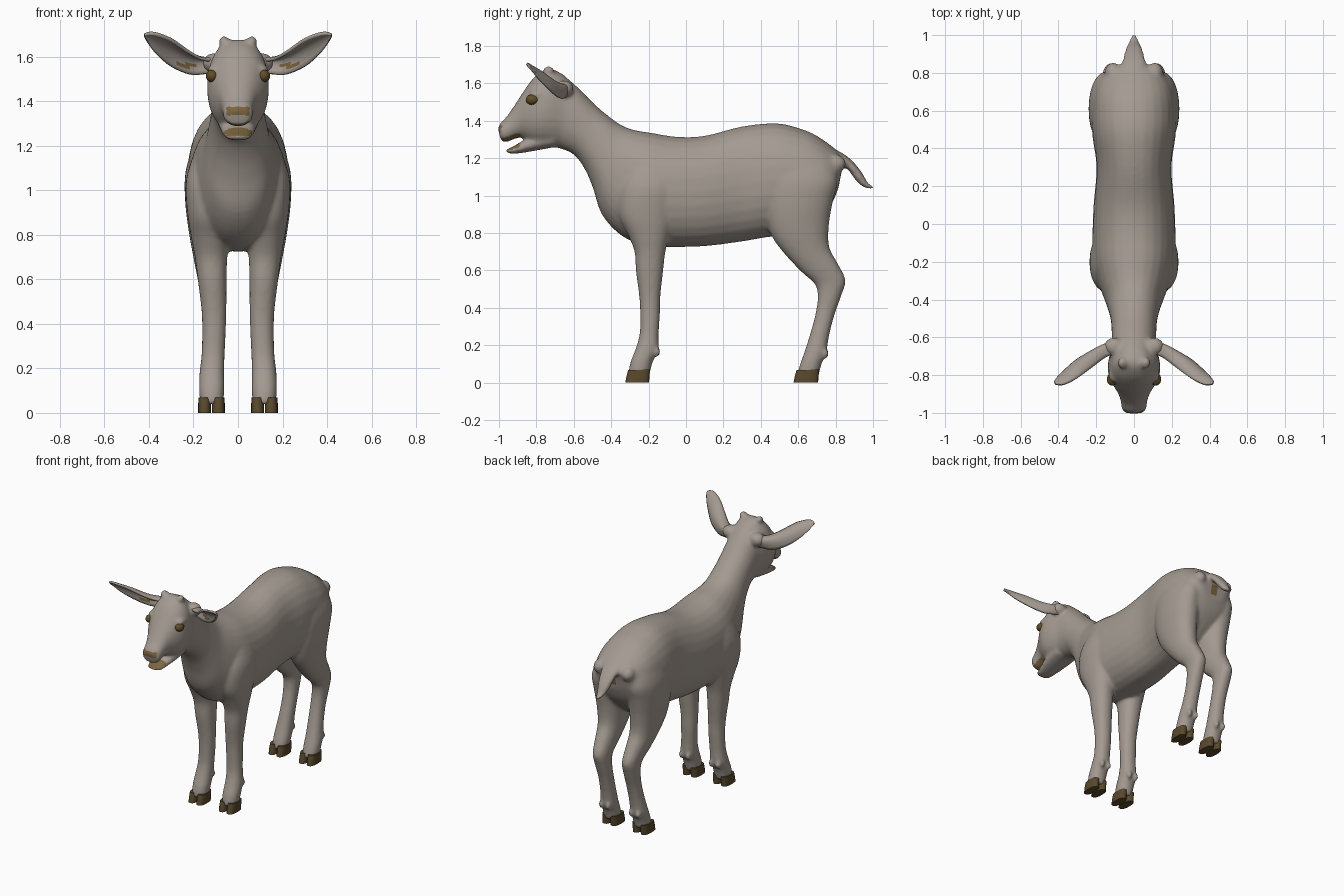
import bpy, bmesh, math
from mathutils import Vector, Matrix

cube = bpy.data.objects.get("Cube")
if cube:
    bpy.data.objects.remove(cube)


def material(name, rgb):
    m = bpy.data.materials.new(name)
    m.use_nodes = True
    m.diffuse_color = (*rgb, 1)
    bsdf = m.node_tree.nodes["Principled BSDF"]
    bsdf.inputs["Base Color"].default_value = (*rgb, 1)
    bsdf.inputs["Roughness"].default_value = 0.8
    return m


COAT = material("grey_coat", (0.37, 0.325, 0.285))
HORN = material("dark_hoof", (0.10, 0.065, 0.025))
NOSE = material("brown_nose", (0.2, 0.13, 0.05))
EYE = material("amber_eye", (0.12, 0.075, 0.02))


def spline(keys, steps):
    """Smoothly interpolate a list of equal-length tuples."""
    out = []
    for i in range(len(keys) - 1):
        a, b, c, d = (keys[max(0, min(len(keys) - 1, i + k))] for k in (-1, 0, 1, 2))
        for s in range(steps):
            t = s / steps
            out.append([q + t * (r - p) / 2 + t * t * (p - 2.5 * q + 2 * r - e / 2)
                        + t ** 3 * (1.5 * (q - r) + (e - p) / 2)
                        for p, q, r, e in zip(a, b, c, d)])
    return out + [list(keys[-1])]


def loft(bm, keys, side=1, steps=4, power=2.2, count=28):
    """Rings given as (y, z) at one end, (y, z) at the other, half width, centre x."""
    rows = []
    for ty, tz, by, bz, w, x in spline([(*k, 0) if len(k) == 5 else k for k in keys], steps):
        row = []
        for i in range(count):
            a = math.tau * i / count
            c, s = (math.copysign(abs(f) ** (2 / power), f) for f in (math.cos(a), math.sin(a)))
            row.append(bm.verts.new((side * x + w * s,
                                     (ty + by + c * (ty - by)) / 2,
                                     (tz + bz + c * (tz - bz)) / 2)))
        rows.append(row)
    for r, q in zip(rows, rows[1:]):
        for i in range(count):
            j = (i + 1) % count
            bm.faces.new((r[i], r[j], q[j], q[i]))
    bm.faces.new(rows[0])
    bm.faces.new(rows[-1])


def blob(bm, centre, radii):
    mat = Matrix.Translation(centre) @ Matrix.Diagonal((*radii, 1))
    bmesh.ops.create_uvsphere(bm, u_segments=20, v_segments=12, radius=1, matrix=mat)


def finish(bm, name, *mats):
    bmesh.ops.recalc_face_normals(bm, faces=bm.faces)
    mesh = bpy.data.meshes.new(name)
    bm.to_mesh(mesh)
    bm.free()
    for m in mats:
        mesh.materials.append(m)
    ob = bpy.data.objects.new(name, mesh)
    bpy.context.scene.collection.objects.link(ob)
    return ob


def select(ob):
    bpy.ops.object.select_all(action="DESELECT")
    ob.select_set(True)
    bpy.context.view_layer.objects.active = ob


TORSO = [(.845, 1.2, .815, 1.04, .09), (.81, 1.24, .775, .95, .165),
         (.70, 1.32, .70, .86, .21), (.6, 1.362, .6, .79, .225),
         (.48, 1.387, .45, .78, .22), (.3, 1.37, .3, .755, .198),
         (.1, 1.32, .1, .73, .214), (-.05, 1.315, -.1, .725, .22),
         (-.18, 1.335, -.22, .73, .215), (-.28, 1.352, -.35, .79, .187),
         (-.35, 1.38, -.45, .90, .155), (-.42, 1.43, -.497, 1.04, .135),
         (-.49, 1.49, -.54, 1.14, .122), (-.58, 1.58, -.60, 1.22, .118),
         (-.66, 1.65, -.68, 1.255, .12)]
HEAD = [(-.6, 1.59, -.62, 1.25, .11), (-.67, 1.655, -.68, 1.255, .125),
        (-.74, 1.678, -.74, 1.26, .138), (-.81, 1.635, -.79, 1.265, .135),
        (-.867, 1.56, -.84, 1.285, .11), (-.912, 1.49, -.88, 1.31, .084),
        (-.957, 1.425, -.92, 1.302, .07), (-.99, 1.39, -.96, 1.287, .066),
        (-1.006, 1.36, -.988, 1.292, .048)]
JAW = [(-.72, 1.34, -.70, 1.26, .09), (-.83, 1.315, -.82, 1.238, .08),
       (-.89, 1.283, -.88, 1.228, .066), (-.94, 1.255, -.925, 1.224, .056),
       (-.966, 1.248, -.955, 1.228, .036)]
TAIL = [(.77, 1.26, .76, 1.12, .08), (.84, 1.225, .82, 1.155, .07),
        (.89, 1.185, .865, 1.14, .058), (.94, 1.125, .905, 1.085, .045),
        (.975, 1.065, .95, 1.045, .028), (1.006, 1.05, 1.0, 1.036, .012)]
FRONT_LEG = [(-.28, 1.2, -.06, 1.2, .06, .125), (-.35, 1.05, -.04, 1.05, .095, .138),
             (-.36, .9, -.06, .9, .098, .13), (-.31, .79, -.09, .78, .086, .124),
             (-.275, .7, -.11, .7, .073, .121), (-.268, .6, -.122, .6, .065, .116),
             (-.25, .46, -.137, .46, .056, .108), (-.245, .36, -.14, .36, .053, .108),
             (-.248, .26, -.146, .26, .052, .112), (-.27, .18, -.148, .18, .056, .117),
             (-.297, .11, -.178, .11, .057, .118), (-.31, .04, -.195, .04, .052, .118)]
HIND_LEG = [(.46, 1.25, .78, 1.2, .07, .12), (.42, 1.1, .81, 1.08, .098, .137),
            (.42, .93, .788, .98, .103, .135), (.455, .79, .765, .85, .092, .13),
            (.53, .685, .765, .73, .077, .125), (.62, .59, .81, .64, .064, .12),
            (.69, .525, .853, .55, .053, .115), (.704, .45, .832, .47, .05, .112),
            (.688, .35, .793, .36, .048, .11), (.657, .24, .765, .25, .05, .113),
            (.635, .17, .75, .16, .055, .117), (.61, .1, .725, .1, .056, .118),
            (.593, .04, .71, .04, .052, .118)]

# Body skin: overlapping lofts fused into one smooth surface
bm = bmesh.new()
for part in (TORSO, HEAD, JAW, TAIL):
    loft(bm, part)
for side in (-1, 1):
    loft(bm, FRONT_LEG, side)
    loft(bm, HIND_LEG, side)
    blob(bm, (side * .062, -.735, 1.668), (.026, .03, .025))       # horn buds
    blob(bm, (side * .105, -.795, 1.54), (.032, .045, .026))       # brows
    blob(bm, (side * .11, .80, 1.17), (.045, .055, .05))           # rump points
    blob(bm, (side * .105, -.65, 1.572), (.055, .05, .045))        # ear roots
    for claw in (.09, .145):
        blob(bm, (side * claw, -.155, .165), (.018, .018, .028))   # dewclaws
        blob(bm, (side * claw, .745, .155), (.018, .018, .028))
body = finish(bm, "body_skin", COAT, NOSE)
fuse = body.modifiers.new("Fuse", "REMESH")
fuse.mode = "VOXEL"
fuse.voxel_size = .01
soften = body.modifiers.new("Soften", "SMOOTH")
soften.factor = .5
soften.iterations = 9
select(body)
bpy.ops.object.convert(target="MESH")
for p in body.data.polygons:
    x, y, z = p.center
    nose = y < -.965 and 1.337 < z < 1.375 and abs(x) < .05
    lips = y < -.89 and ((p.normal.z < -.6 and 1.27 < z < 1.33)
                         or (p.normal.z > .3 and z < 1.29))
    vent = abs(x) < .025 and .77 < y < .86 and 1.08 < z < 1.14
    p.material_index = int(nose or lips or vent)
bpy.ops.object.shade_smooth()

# Ears: cupped blades, keys are x, y, z, half width, cup depth
EAR = [(.10, -.645, 1.572, .034, .04), (.16, -.665, 1.570, .042, .045),
       (.22, -.70, 1.583, .062, .04), (.30, -.755, 1.625, .077, .03),
       (.365, -.805, 1.662, .058, .016), (.40, -.828, 1.683, .032, .006),
       (.42, -.842, 1.694, .006, 0)]
across = Vector((0, .62, -.78))
back = Vector((.15, .76, .63))
for side, name in ((1, "left_ear"), (-1, "right_ear")):
    bm = bmesh.new()
    rows = []
    for x, y, z, w, cup in spline(EAR, 4):
        row = []
        for i in range(11):
            s = i / 5 - 1
            v = Vector((x, y, z)) + across * w * s + back * cup * (.5 - s * s)
            row.append(bm.verts.new((side * v.x, v.y, v.z)))
        rows.append(row)
    for n, (r, q) in enumerate(zip(rows, rows[1:])):
        for i in range(10):
            bm.faces.new((r[i], r[i + 1], q[i + 1], q[i]))
    ear = finish(bm, name, COAT)
    thick = ear.modifiers.new("Thickness", "SOLIDIFY")
    thick.thickness = .014
    thick.offset = 0
    select(ear)
    bpy.ops.object.convert(target="MESH")
    # brown strip low inside the cup
    ear.data.materials.append(NOSE)
    for p in ear.data.polygons:
        c = p.center
        if p.normal.dot(back) < 0 and .19 < abs(c.x) < .28 and 1.552 < c.z < 1.572:
            p.material_index = 1
    bpy.ops.object.shade_smooth()

for side, hand in ((1, "left"), (-1, "right")):
    # Eyes
    bm = bmesh.new()
    blob(bm, (side * .116, -.822, 1.513), (.028, .034, .028))
    select(finish(bm, hand + "_eye", EYE))
    bpy.ops.object.shade_smooth()
    # Cloven hooves: two claws per foot
    for name, heel, toe in (("front", -.198, -.325), ("hind", .706, .575)):
        bm = bmesh.new()
        for x in (.088, .150):
            loft(bm, [(toe, 0, heel, 0, .029, x), (toe + .007, .035, heel + .003, .035, .029, x),
                      (toe + .016, .068, heel + .006, .07, .027, x)],
                 side, steps=2, power=2.6, count=16)
        select(finish(bm, hand + "_" + name + "_hoof", HORN))
        bpy.ops.object.shade_smooth_by_angle(angle=math.radians(40))
